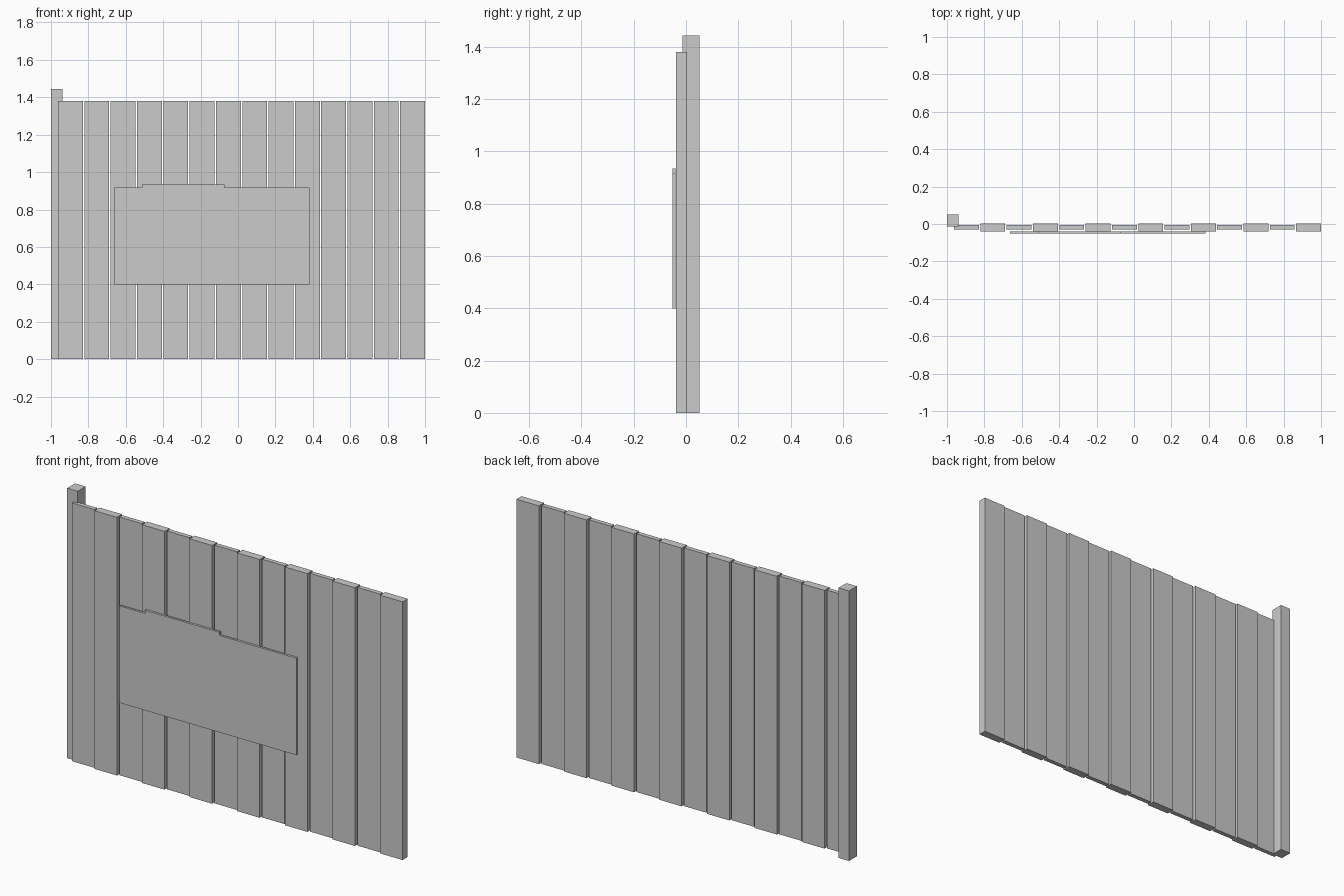
import bpy
import bmesh

if "Cube" in bpy.data.objects:
    bpy.data.objects.remove(bpy.data.objects["Cube"], do_unlink=True)

grey = bpy.data.materials.new("plain_grey")
GREY = (0.6, 0.6, 0.6, 1.0)
grey.diffuse_color = GREY
grey.use_nodes = True
grey.node_tree.nodes["Principled BSDF"].inputs["Base Color"].default_value = GREY


def extrude_profile(name, outline, y_front, y_back):
    """Solid panel from an (x, z) outline, extruded from front to back."""
    bm = bmesh.new()
    face = bm.faces.new([bm.verts.new((x, y_front, z)) for x, z in outline])
    result = bmesh.ops.extrude_face_region(bm, geom=[face])
    moved = [v for v in result["geom"] if isinstance(v, bmesh.types.BMVert)]
    bmesh.ops.translate(bm, verts=moved, vec=(0, y_back - y_front, 0))
    bmesh.ops.recalc_face_normals(bm, faces=bm.faces)
    mesh = bpy.data.meshes.new(name)
    bm.to_mesh(mesh)
    bm.free()
    mesh.materials.append(grey)
    obj = bpy.data.objects.new(name, mesh)
    bpy.context.collection.objects.link(obj)
    return obj


def board(name, x0, x1, height, y_front, y_back):
    outline = [(x0, 0), (x1, 0), (x1, height), (x0, height)]
    return extrude_profile(name, outline, y_front, y_back)


# Corner post at the end of the fence
board("end_post", -1.0, -0.938, 1.443, -0.014, 0.052)

# Alternating thin and thick planks
PLANKS, PITCH, WIDTH = 14, 0.1407, 0.133
for i in range(PLANKS):
    right = 1.0 - (PLANKS - 1 - i) * PITCH
    thick = i % 2 == 1
    y_front, y_back = (-0.039, 0.004) if thick else (-0.029, -0.005)
    board(f"{'thick' if thick else 'thin'}_plank_{i + 1}",
          right - WIDTH, right, 1.38, y_front, y_back)

# Sign panel with a low raised step on its top edge
LEFT, RIGHT, BOTTOM, TOP, STEP = -0.663, 0.381, 0.4, 0.918, 0.935
STEP_A, STEP_B = -0.513, -0.073
extrude_profile("sign_panel", [
    (LEFT, BOTTOM), (RIGHT, BOTTOM), (RIGHT, TOP), (STEP_B, TOP),
    (STEP_B, STEP), (STEP_A, STEP), (STEP_A, TOP), (LEFT, TOP),
], -0.052, -0.04)
